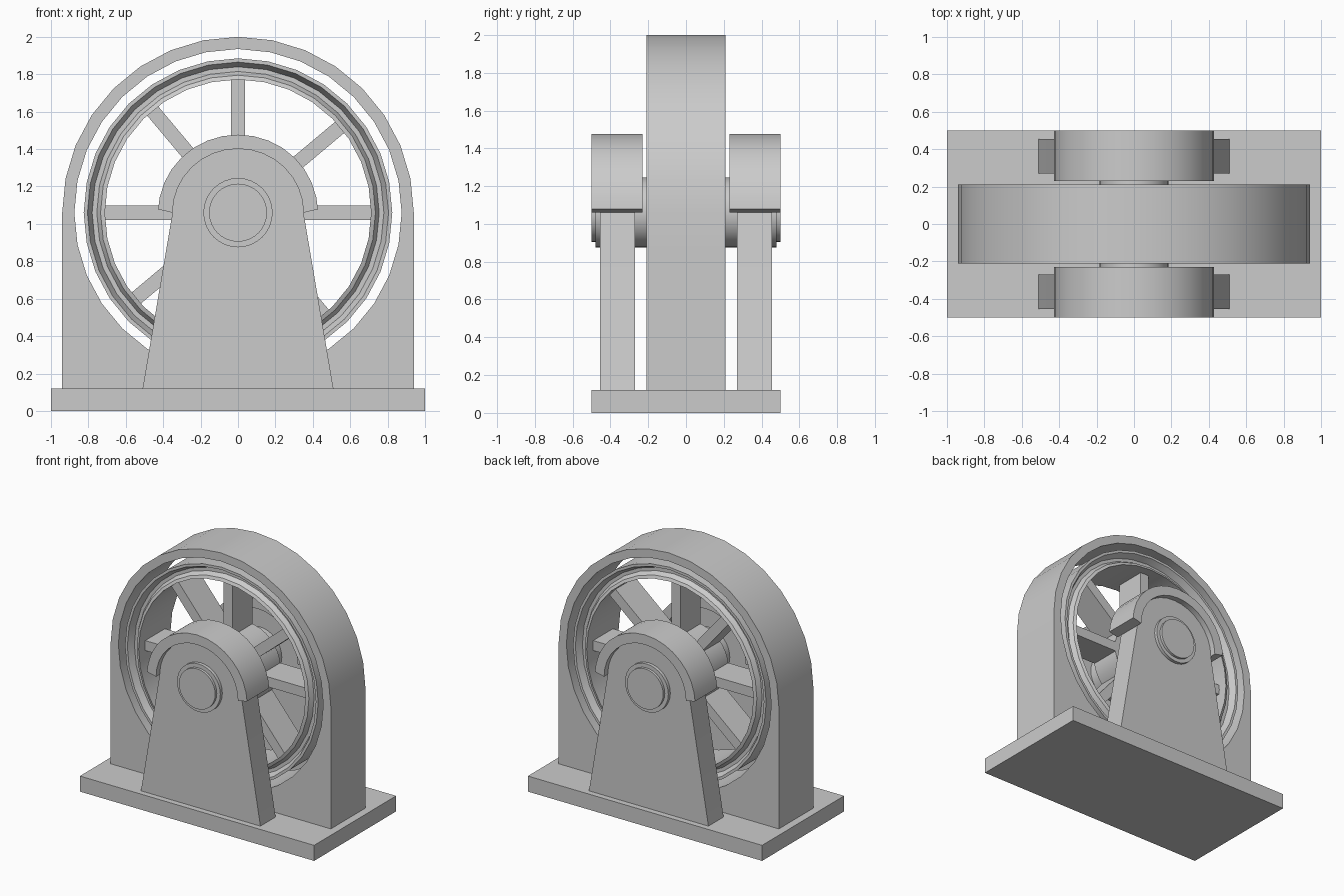
import bpy, bmesh
from math import sin, cos, pi, radians, atan2
from mathutils import Matrix

if "Cube" in bpy.data.objects:
    bpy.data.objects.remove(bpy.data.objects["Cube"])

CZ = 1.06   # height of the wheel axis
N = 32      # sides of the round parts


def finish(name, bm, smooth=False):
    bmesh.ops.recalc_face_normals(bm, faces=bm.faces)
    me = bpy.data.meshes.new(name)
    bm.to_mesh(me)
    bm.free()
    ob = bpy.data.objects.new(name, me)
    bpy.context.collection.objects.link(ob)
    if smooth:
        bpy.ops.object.select_all(action='DESELECT')
        ob.select_set(True)
        bpy.context.view_layer.objects.active = ob
        bpy.ops.object.shade_smooth_by_angle(angle=radians(30))
    return ob


def box(name, size, matrix):
    bm = bmesh.new()
    bmesh.ops.create_cube(bm, size=1)
    bmesh.ops.scale(bm, vec=size, verts=bm.verts)
    bmesh.ops.transform(bm, matrix=matrix, verts=bm.verts)
    return finish(name, bm)


def band(name, inner, outer, y0, y1, closed):
    """Extruded strip between two matching (x, z) outlines."""
    bm = bmesh.new()
    rows = [[bm.verts.new((p[0], y, p[1])) for p, y in
             ((a, y0), (b, y0), (b, y1), (a, y1)) for _ in (0,)]
            for a, b in zip(inner, outer)
            for y in (0,)]
    n = len(rows)
    for i in range(n if closed else n - 1):
        a, b = rows[i], rows[(i + 1) % n]
        for k in range(4):
            bm.faces.new((a[k], b[k], b[(k + 1) % 4], a[(k + 1) % 4]))
    if not closed:
        bm.faces.new(rows[0])
        bm.faces.new(rows[-1])
    return finish(name, bm, True)


def lathe(name, profile, closed):
    """Spin (radius, y) points about the wheel axis."""
    bm = bmesh.new()
    rings = [[bm.verts.new((r * cos(2 * pi * i / N), y, CZ + r * sin(2 * pi * i / N)))
              for i in range(N)] for r, y in profile]
    for j in range(len(rings) if closed else len(rings) - 1):
        a, b = rings[j], rings[(j + 1) % len(rings)]
        for i in range(N):
            k = (i + 1) % N
            bm.faces.new((a[i], a[k], b[k], b[i]))
    if not closed:
        bm.faces.new(rings[0])
        bm.faces.new(rings[-1])
    return finish(name, bm, True)


# base plate
box("base", (2, 1, 0.12), Matrix.Translation((0, 0, 0.06)))

# arched housing with a round opening
inner, outer = [], []
for i in range(N):
    c, s = cos(2 * pi * i / N), sin(2 * pi * i / N)
    t = 0.94 if i <= N // 2 else 0.94 / max(abs(c), abs(s))
    inner.append((0.875 * c, CZ + 0.875 * s))
    outer.append((t * c, CZ + t * s))
band("housing", inner, outer, -0.21, 0.21, True)

# wheel rim, grooved on both faces
half = [(0.825, 0.20), (0.805, 0.20), (0.78, 0.15), (0.755, 0.15), (0.735, 0.185), (0.712, 0.195)]
lathe("wheel_rim", half + [(r, -y) for r, y in reversed(half)], True)

# hub and stepped axle
lathe("hub", [(0.28, -0.12), (0.28, 0.12)], False)
lathe("axle", [(0.155, -0.50), (0.155, -0.48), (0.185, -0.48),
               (0.185, 0.48), (0.155, 0.48), (0.155, 0.50)], False)

# spokes
for a in (0, 40, 90, 130, 180, 220, 270, 310):
    box("spoke", (0.54, 0.24, 0.077),
        Matrix.Translation((0, 0, CZ)) @ Matrix.Rotation(-radians(a), 4, 'Y')
        @ Matrix.Translation((0.46, 0, 0)))

# bearing stands with overhanging caps, front and back
arc = [pi * i / 16 for i in range(17)]
for side, tag in ((-1, "front"), (1, "back")):
    bm = bmesh.new()
    pts = [(-0.51, 0.12), (0.51, 0.12)] + [(0.35 * cos(a), CZ + 0.342 * sin(a)) for a in arc]
    f = bm.faces.new([bm.verts.new((x, side * 0.27, z)) for x, z in pts])
    new = bmesh.ops.extrude_face_region(bm, geom=[f])["geom"]
    bmesh.ops.translate(bm, vec=(0, side * 0.185, 0),
                        verts=[v for v in new if isinstance(v, bmesh.types.BMVert)])
    finish(tag + "_stand", bm, True)

    cap_in = [(0.35 * cos(a), CZ + 0.342 * sin(a)) for a in arc]
    cap_out = [(0.427 * cos(a), CZ + 0.417 * sin(a)) for a in arc]
    for k in (0, -1):
        cap_out[k] = (cap_out[k][0], CZ + 0.018)
    band(tag + "_cap", cap_in, cap_out, side * 0.23, side * 0.5, False)
